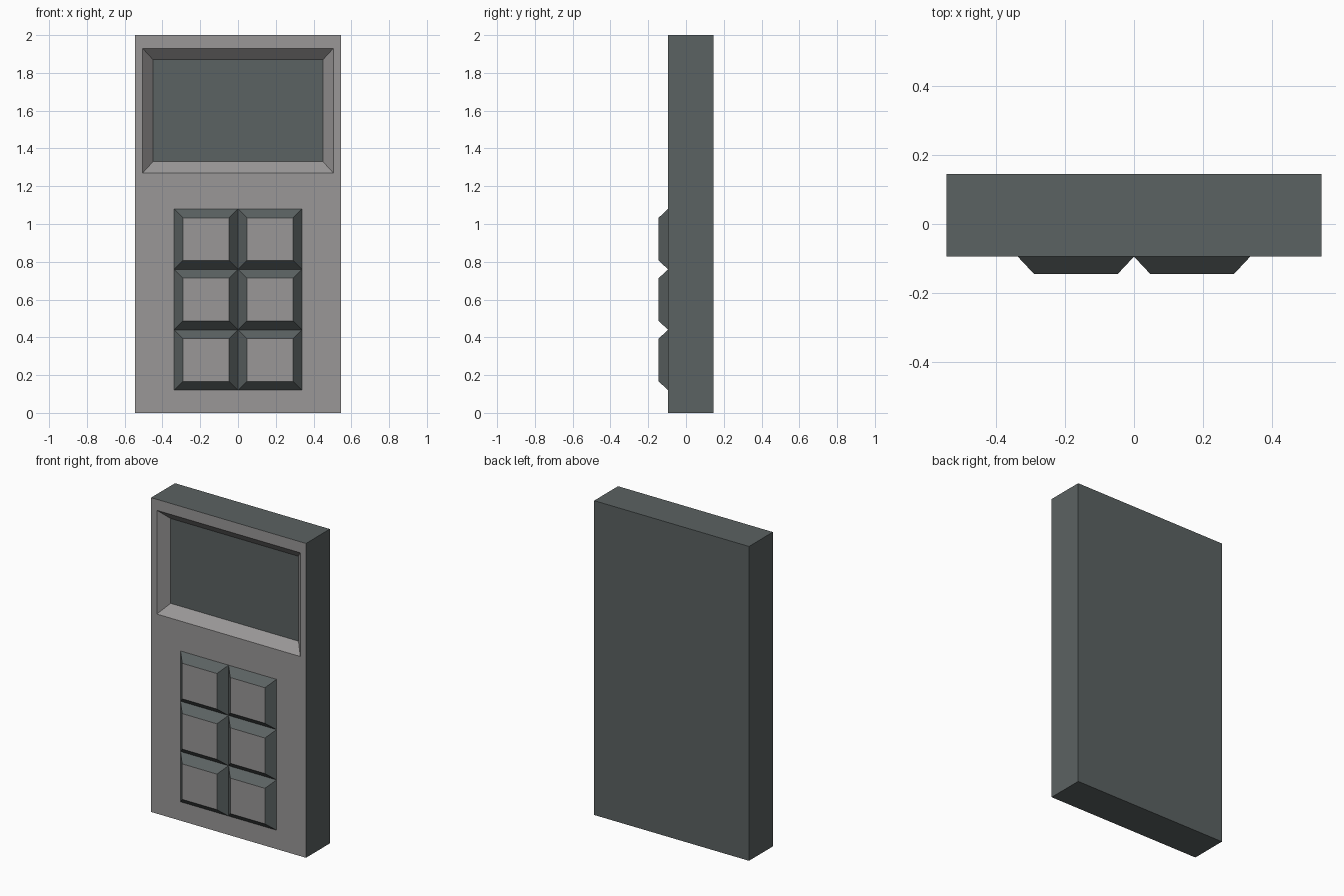
import bpy, bmesh

if "Cube" in bpy.data.objects:
    bpy.data.objects.remove(bpy.data.objects["Cube"])

def material(name, rgb):
    m = bpy.data.materials.new(name)
    m.diffuse_color = (*rgb, 1.0)
    m.use_nodes = True
    m.node_tree.nodes["Principled BSDF"].inputs["Base Color"].default_value = m.diffuse_color
    return m

LIGHT = material("light grey", (0.32, 0.31, 0.31))
DARK = material("dark slate grey", (0.105, 0.122, 0.122))

def stack(name, rings, wall_mats, cap_mat, back_mat=None):
    """Join rectangles (x0, x1, z0, z1, y) from back to front; 0 = light, 1 = dark."""
    bm = bmesh.new()
    loops = [[bm.verts.new(p) for p in ((x0, y, z0), (x1, y, z0), (x1, y, z1), (x0, y, z1))]
             for x0, x1, z0, z1, y in rings]
    for a, b, mat in zip(loops, loops[1:], wall_mats):
        for i in range(4):
            j = (i + 1) % 4
            bm.faces.new((a[i], a[j], b[j], b[i])).material_index = mat
    bm.faces.new(loops[-1]).material_index = cap_mat
    if back_mat is not None:
        bm.faces.new(loops[0][::-1]).material_index = back_mat
    mesh = bpy.data.meshes.new(name)
    bm.to_mesh(mesh)
    bm.free()
    mesh.materials.append(LIGHT)
    mesh.materials.append(DARK)
    ob = bpy.data.objects.new(name, mesh)
    bpy.context.collection.objects.link(ob)
    return ob

FRONT = -0.095

# Body: dark shell, light front panel, sloped recess down to the dark screen
stack("body_with_screen",
      [(-0.545, 0.545, 0.0, 2.0, 0.145),
       (-0.545, 0.545, 0.0, 2.0, FRONT),
       (-0.505, 0.505, 1.27, 1.93, FRONT),
       (-0.45, 0.45, 1.33, 1.87, -0.035)],
      (1, 0, 0), 1, 1)

# Keys: 2 x 3 grid of tapered pads, dark sides and light tops
W, H, INSET = 0.338, 0.32, 0.047
for col in range(2):
    for row in range(3):
        x, z = (col - 1) * W, 0.12 + row * H
        stack(f"key_{row + 1}_{col + 1}",
              [(x, x + W, z, z + H, FRONT),
               (x + INSET, x + W - INSET, z + INSET, z + H - INSET, -0.145)],
              (1,), 0)
